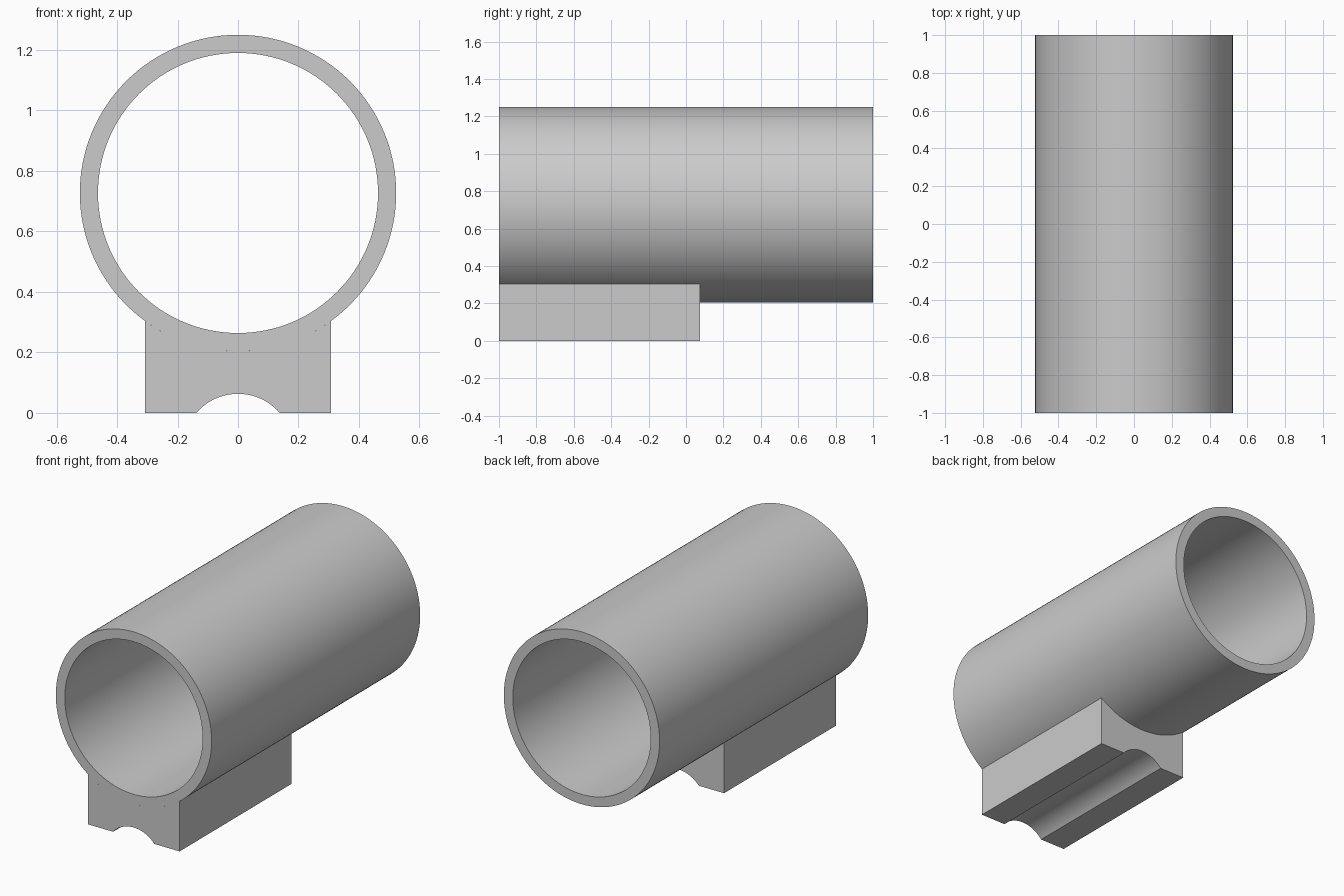
import bpy
import bmesh
from math import asin, cos, sin, pi

cube = bpy.data.objects.get("Cube")
if cube:
    bpy.data.objects.remove(cube, do_unlink=True)

# Main dimensions
FRONT, BACK, MOUNT_BACK = -1.0, 1.0, 0.075
OUTER, INNER = 0.523, 0.463
AXIS_Z = 1.25 - OUTER
MOUNT_HALF = 0.308
GROOVE_HALF, GROOVE_TOP = 0.138, 0.063
SEGMENTS = 128

grey = bpy.data.materials.new("plain grey")
grey.use_nodes = True
colour = (0.6, 0.6, 0.6, 1.0)
grey.diffuse_color = colour
grey.node_tree.nodes["Principled BSDF"].inputs["Base Color"].default_value = colour


def arc(radius, centre_z, start, end, steps):
    """Points (x, z) along an arc, both ends included."""
    angles = [start + (end - start) * i / steps for i in range(steps + 1)]
    return [(radius * cos(a), centre_z + radius * sin(a)) for a in angles]


def loop_at(bm, points, y):
    return [bm.verts.new((x, y, z)) for x, z in points]


def bridge(bm, a, b):
    for i in range(len(a)):
        j = (i + 1) % len(a)
        bm.faces.new((a[i], a[j], b[j], b[i]))


def finish(bm, name):
    bmesh.ops.recalc_face_normals(bm, faces=bm.faces)
    mesh = bpy.data.meshes.new(name)
    bm.to_mesh(mesh)
    bm.free()
    mesh.materials.append(grey)
    obj = bpy.data.objects.new(name, mesh)
    bpy.context.collection.objects.link(obj)
    bpy.ops.object.select_all(action='DESELECT')
    obj.select_set(True)
    bpy.context.view_layer.objects.active = obj
    bpy.ops.object.shade_smooth_by_angle(angle=pi / 6)


# Hollow tube: four rings joined around the wall
bm = bmesh.new()
rings = []
for radius, y in ((OUTER, FRONT), (OUTER, BACK), (INNER, BACK), (INNER, FRONT)):
    circle = arc(radius, AXIS_Z, 0, 2 * pi, SEGMENTS)[:-1]
    rings.append(loop_at(bm, circle, y))
for i, ring in enumerate(rings):
    bridge(bm, ring, rings[(i + 1) % len(rings)])
finish(bm, "tube")

# Mount block: saddle top that fits the tube, round groove underneath
groove_radius = (GROOVE_HALF ** 2 + GROOVE_TOP ** 2) / (2 * GROOVE_TOP)
groove_angle = asin(GROOVE_HALF / groove_radius)
saddle_angle = asin(MOUNT_HALF / OUTER)
profile = [(-MOUNT_HALF, 0)]
profile += arc(groove_radius, GROOVE_TOP - groove_radius,
               pi / 2 + groove_angle, pi / 2 - groove_angle, 24)
profile += [(MOUNT_HALF, 0)]
profile += arc(OUTER, AXIS_Z, -pi / 2 + saddle_angle, -pi / 2 - saddle_angle, 32)

bm = bmesh.new()
front = loop_at(bm, profile, FRONT)
back = loop_at(bm, profile, MOUNT_BACK)
bm.faces.new(front)
bm.faces.new(back)
bridge(bm, front, back)
finish(bm, "mount_block")
